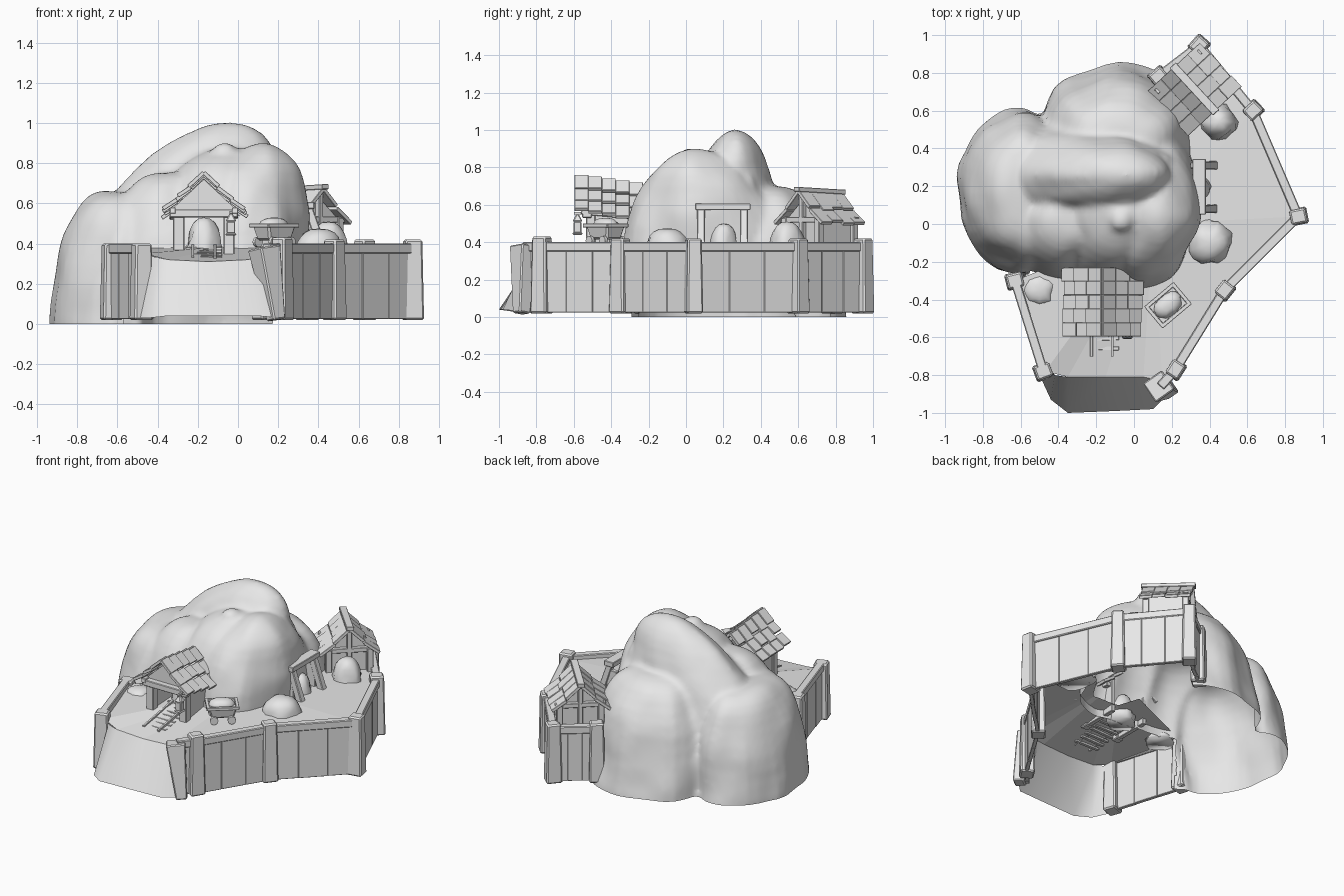
import bpy, bmesh, math, random
from mathutils import Vector, noise

random.seed(4)
if "Cube" in bpy.data.objects:
    bpy.data.objects.remove(bpy.data.objects["Cube"])

stone = bpy.data.materials.new("pale grey")
stone.use_nodes = True
GREY = (0.8, 0.8, 0.8, 1)
stone.diffuse_color = GREY
stone.node_tree.nodes["Principled BSDF"].inputs["Base Color"].default_value = GREY
UP = Vector((0, 0, 1))


def build(name, verts, faces, smooth=False):
    me = bpy.data.meshes.new(name)
    me.from_pydata(verts, [], faces)
    me.materials.append(stone)
    ob = bpy.data.objects.new(name, me)
    bpy.context.collection.objects.link(ob)
    if smooth:
        me.shade_smooth()
    return ob


def beam(name, p, q, w, d, taper=1.0, yaw=0.0):
    """Square timber from p to q; taper scales the far end."""
    p, q = Vector(p), Vector(q)
    axis = (q - p).normalized()
    if abs(axis.z) > 0.85:
        side = Vector((math.cos(yaw), math.sin(yaw), 0))
        side = (side - axis * side.dot(axis)).normalized()
    else:
        side = axis.cross(UP).normalized()
    up = side.cross(axis)
    verts = []
    for end, s in ((p, 1), (q, taper)):
        for a, b in ((-1, -1), (1, -1), (1, 1), (-1, 1)):
            verts.append(end + side * (a * w * s / 2) + up * (b * d * s / 2))
    faces = [(3, 2, 1, 0), (4, 5, 6, 7)]
    faces += [(i, (i + 1) % 4, (i + 1) % 4 + 4, i + 4) for i in range(4)]
    ob = build(name, verts, faces)
    bev = ob.modifiers.new("worn edges", "BEVEL")
    bev.width = min(w, d) * 0.1
    bev.segments = 1
    return ob


def lump(base, rx, ry, z0, h, top, e=1.0, rough=0.06, segs=36, rings=12):
    """Rounded rock geometry whose centre drifts from base to top."""
    verts, faces = [], [tuple(reversed(range(segs)))]
    for j in range(rings):
        phi = math.pi / 2 * j / rings
        s, r = math.sin(phi), math.cos(phi) ** e
        cx, cy = (b + (t - b) * s ** 1.5 for b, t in zip(base, top))
        for i in range(segs):
            a = math.tau * i / segs
            n = noise.noise(Vector((2 * math.cos(a) + 9 * base[0],
                                    2 * math.sin(a) + 7 * base[1], s * 2 + h)))
            k = r * (1 + rough * n * 1.5)
            verts.append((cx + rx * k * math.cos(a), cy + ry * k * math.sin(a),
                          z0 + (h - z0) * s))
    verts.append((top[0], top[1], h))
    for j in range(rings - 1):
        for i in range(segs):
            n = (i + 1) % segs
            faces.append((j * segs + i, j * segs + n, (j + 1) * segs + n, (j + 1) * segs + i))
    last = (rings - 1) * segs
    faces += [(last + i, last + (i + 1) % segs, len(verts) - 1) for i in range(segs)]
    return verts, faces


def gable(name, centre, along, half, length, z0, eave, peak):
    """Pentagonal house block centred on a point, its ridge following along."""
    u = Vector((*along, 0)).normalized()
    s = u.cross(UP)
    c = Vector((*centre, 0))
    outline = [(-half, z0), (half, z0), (half, eave), (0, peak), (-half, eave)]
    verts = [c + u * (k * length / 2) + s * x + UP * z for k in (-1, 1) for x, z in outline]
    faces = [(4, 3, 2, 1, 0), (5, 6, 7, 8, 9)]
    faces += [(i, (i + 1) % 5, (i + 1) % 5 + 5, i + 5) for i in range(5)]
    return build(name, verts, faces)


def roof(name, a, b, half, drop, rows, cols):
    """Overlapping boards on both sides of a ridge."""
    a, b = Vector(a), Vector(b)
    s = (b - a).cross(UP).normalized()
    width = (b - a).length / cols
    for sign in (-1, 1):
        for r in range(rows):
            for c in range(cols):
                mid = a.lerp(b, (c + 0.5) / cols)
                ts = (r / rows, (r + 1.1) / rows + random.uniform(-0.06, 0.06))
                lift = (0.004, 0.014 + random.uniform(0, 0.006))
                p, q = (mid + s * (sign * half * t) - UP * (drop * t ** 0.85 - k)
                        for t, k in zip(ts, lift))
                beam(name + "_board", p, q, width, 0.02)


# mountain: rock masses fused into one weathered shell, open below
masses = [((-0.625, 0.17), 0.315, 0.44, -0.08, 0.66, (-0.56, 0.16), 0.45),
          ((-0.08, 0.46), 0.43, 0.4, -0.08, 0.7, (-0.08, 0.4), 0.55),
          ((-0.37, -0.02), 0.37, 0.32, -0.08, 0.76, (-0.32, 0.03), 0.65),
          ((-0.1, 0.02), 0.4, 0.36, 0.22, 0.88, (-0.06, 0.07), 1.0),
          ((0.0, 0.12), 0.355, 0.46, 0.22, 0.9, (0.13, 0.05), 1.15),
          ((-0.3, 0.26), 0.5, 0.27, 0.22, 1.0, (-0.04, 0.26), 1.0),
          ((0.15, 0.32), 0.07, 0.08, 0.5, 0.77, (0.15, 0.32), 0.6),
          ((-0.07, 0.02), 0.08, 0.08, 0.7, 0.9, (-0.07, 0.02), 0.6)]
verts, faces = [], []
for mass in masses:
    v, f = lump(*mass)
    faces += [tuple(i + len(verts) for i in face) for face in f]
    verts += v
mountain = build("mountain", verts, faces)
fuse = mountain.modifiers.new("fuse", "REMESH")
fuse.mode = "VOXEL"
fuse.voxel_size = 0.02
soften = mountain.modifiers.new("soften", "SMOOTH")
soften.iterations = 3
shell = bpy.data.meshes.new_from_object(
    mountain.evaluated_get(bpy.context.evaluated_depsgraph_get()))
mountain.modifiers.clear()
mountain.data = shell
bm = bmesh.new()
bm.from_mesh(shell)
bm.normal_update()
for v in bm.verts:
    v.co += v.normal * 0.014 * noise.noise(v.co * 5)
bmesh.ops.bisect_plane(bm, geom=bm.verts[:] + bm.edges[:] + bm.faces[:],
                       plane_co=(0, 0, 0), plane_no=(0, 0, 1), clear_inner=True)


def hidden(face):
    """Undersides, and walls buried beneath the yard."""
    c = face.calc_center_median()
    buried = c.z < 0.33 and (c.x + 0.63) * 1.08 - (c.y + 0.3) * 0.76 > 0.05
    return buried or (face.normal.z < -0.6 and c.z < 0.4)


bmesh.ops.delete(bm, geom=[f for f in bm.faces if hidden(f)], context="FACES")
bm.to_mesh(shell)
bm.free()
shell.shade_smooth()

# loose rocks
for x, y, r, z0, h in ((0.4, -0.1, 0.125, 0.33, 0.475), (0.45, 0.54, 0.1, 0.33, 0.51),
                       (-0.5, -0.35, 0.09, 0.33, 0.395), (-0.17, -0.32, 0.09, 0.33, 0.53),
                       (0.33, 0.2, 0.08, 0.33, 0.5)):
    build("rock", *lump((x, y), r, r, z0, h, (x, y), 0.8, 0.15, 16, 6), True)

# raised yard with sloping front bank
brink = [(-0.47, -0.78, 0.35), (-0.35, -0.81, 0.32), (-0.15, -0.81, 0.31),
         (0.05, -0.81, 0.32), (0.15, -0.83, 0.35)]
edge = [(0.22, -0.77), (0.48, -0.35), (0.87, 0.04), (0.63, 0.6), (0.345, 0.945),
        (0.13, 0.78)]
rim = [(-0.63, -0.3, 0.37)] + brink + [(x, y, 0.37) for x, y in edge]
n = len(rim)
inner = [(0.1 + (x - 0.1) * 0.3, y * 0.3, 0.39) for x, y, z in rim]
build("yard_ground", rim + inner, [(i, i + 1, i + 1 + n, i + n) for i in range(n - 1)])
foot = [(-0.5, -0.8, 0.03), (-0.44, -0.93, 0.03), (-0.35, -1.0, 0.04),
        (-0.1, -0.99, 0.04), (0.1, -0.98, 0.04), (0.2, -0.88, 0.03)]
crest = [brink[0], (-0.42, -0.8, 0.335)] + brink[1:]
build("front_bank", foot + crest, [(i, i + 1, i + 7, i + 6) for i in range(5)], True)


# palisade
def fence(points):
    for (x0, y0), (x1, y1) in zip(points, points[1:]):
        p, q = Vector((x0, y0, 0)), Vector((x1, y1, 0))
        for k in range(3):
            out = (q - p).cross(UP).normalized() * random.uniform(0, 0.008)
            beam("fence_panel", p.lerp(q, k / 3) + out + UP * 0.195,
                 p.lerp(q, (k + 1) / 3) + out + UP * 0.195, 0.025, 0.34)
        beam("fence_rail", p + UP * 0.375, q + UP * 0.375, 0.05, 0.05)


fence([(-0.63, -0.3), (-0.48, -0.78)])
fence([(0.14, -0.86)] + edge)
for x, y, yaw, h in ((-0.63, -0.3, 0.25, 0.4), (-0.48, -0.78, 0.35, 0.4),
                     (0.22, -0.77, 1.0, 0.43), (0.48, -0.35, 0.9, 0.42),
                     (0.87, 0.04, 0.2, 0.42), (0.63, 0.6, 0.75, 0.42),
                     (0.345, 0.945, 0.85, 0.42), (0.13, 0.78, 0.7, 0.42)):
    beam("fence_post", (x, y, 0.02), (x, y, h), 0.1, 0.09, 0.85, yaw)
beam("leaning_gate_post", (0.19, -0.88, 0.02), (0.13, -0.86, 0.38), 0.07, 0.07, 1.75, 0.6)

# mine entrance hut
roof("hut_roof", (-0.17, -0.595, 0.755), (-0.17, -0.23, 0.705), 0.2, 0.19, 3, 5)
gable("hut_gable", (-0.17, -0.5), (0, 1), 0.16, 0.03, 0.55, 0.57, 0.72)
beam("hut_lintel", (-0.34, -0.53, 0.55), (0, -0.53, 0.55), 0.05, 0.04)
for side in (-1, 1):
    x = -0.17 + side * 0.125
    beam("hut_post", (x, -0.51, 0.34), (x, -0.51, 0.56), 0.055, 0.05)
    beam("hut_wall", (x, -0.5, 0.46), (x, -0.25, 0.46), 0.03, 0.23)
    beam("hut_eave_beam", (x + side * 0.03, -0.56, 0.565), (x + side * 0.03, -0.26, 0.535), 0.03, 0.03)

# lantern
beam("lantern_arm", (-0.035, -0.52, 0.555), (-0.035, -0.6, 0.555), 0.015, 0.015)
beam("lantern_glass", (-0.035, -0.58, 0.45), (-0.035, -0.58, 0.51), 0.042, 0.042)
beam("lantern_cap", (-0.035, -0.58, 0.51), (-0.035, -0.58, 0.55), 0.055, 0.055, 0.25)
beam("lantern_foot", (-0.035, -0.58, 0.44), (-0.035, -0.58, 0.452), 0.055, 0.055)

# track
for x in (-0.225, -0.115):
    beam("track_rail", (x, -0.3, 0.4), (x, -0.7, 0.33), 0.014, 0.018)
for i in range(8):
    y = -0.34 - i * 0.045
    z = 0.383 + (y + 0.34) * 0.175
    beam("track_tie", (-0.26, y, z), (-0.08, y + random.uniform(-0.01, 0.01), z), 0.02, 0.014)

# ore cart
ca, sa = math.cos(0.7), math.sin(0.7)


def cart(u, v, z):
    return (0.18 + u * ca - v * sa, -0.43 + u * sa + v * ca, z)


beam("cart_body", cart(0, 0, 0.415), cart(0, 0, 0.49), 0.14, 0.1, 1.3, 0.7)
for k in (-1, 1):
    beam("cart_long_rim", cart(-0.1, 0.066 * k, 0.49), cart(0.1, 0.066 * k, 0.49), 0.02, 0.02)
    beam("cart_short_rim", cart(0.092 * k, -0.072, 0.49), cart(0.092 * k, 0.072, 0.49), 0.02, 0.02)
    for m in (-1, 1):
        bpy.ops.mesh.primitive_cylinder_add(vertices=12, radius=0.026, depth=0.018,
                                            location=cart(0.055 * k, 0.062 * m, 0.408),
                                            rotation=(math.pi / 2, 0, 0.7))
        wheel = bpy.context.object
        wheel.name = "cart_wheel"
        wheel.data.materials.append(stone)
ore = build("cart_ore", *lump((0, 0), 0.085, 0.058, 0.485, 0.53, (0, 0), 0.8, 0.1, 14, 5), True)
ore.location = cart(0, 0, 0)
ore.rotation_euler.z = 0.7

# side tunnel frame
for y in (0.08, 0.31):
    beam("tunnel_post", (0.425, y, 0.36), (0.35, y, 0.58), 0.045, 0.045, 0.9, 0)
    beam("tunnel_cheek", (0.3, y, 0.45), (0.375, y, 0.45), 0.03, 0.18)
beam("tunnel_lintel", (0.345, 0.05, 0.59), (0.345, 0.345, 0.59), 0.07, 0.035)

# corner shack
axis = Vector((0.24, -0.26, 0)).normalized()
across = axis.cross(UP)
mid = Vector((0.32, 0.715, 0))
roof("shack_roof", mid - axis * 0.16 + UP * 0.655, mid + axis * 0.16 + UP * 0.67,
     0.18, 0.175, 2, 4)
beam("shack_ridge", mid - axis * 0.17 + UP * 0.668, mid + axis * 0.17 + UP * 0.683, 0.045, 0.025)
gable("shack_body", mid.xy, axis.xy, 0.13, 0.22, 0.34, 0.53, 0.64)
for u in (-1, 1):
    end = mid + axis * (0.125 * u)
    beam("shack_tie_beam", end - across * 0.16 + UP * 0.52, end + across * 0.16 + UP * 0.52, 0.03, 0.03)
    beam("shack_king_post", end + UP * 0.36, end + UP * 0.65, 0.03, 0.03, 1, 0.8)
    for v in (-1, 1):
        foot_point = end + across * (0.13 * v)
        beam("shack_post", foot_point + UP * 0.34, foot_point + UP * 0.53, 0.04, 0.04, 1, 0.8)
